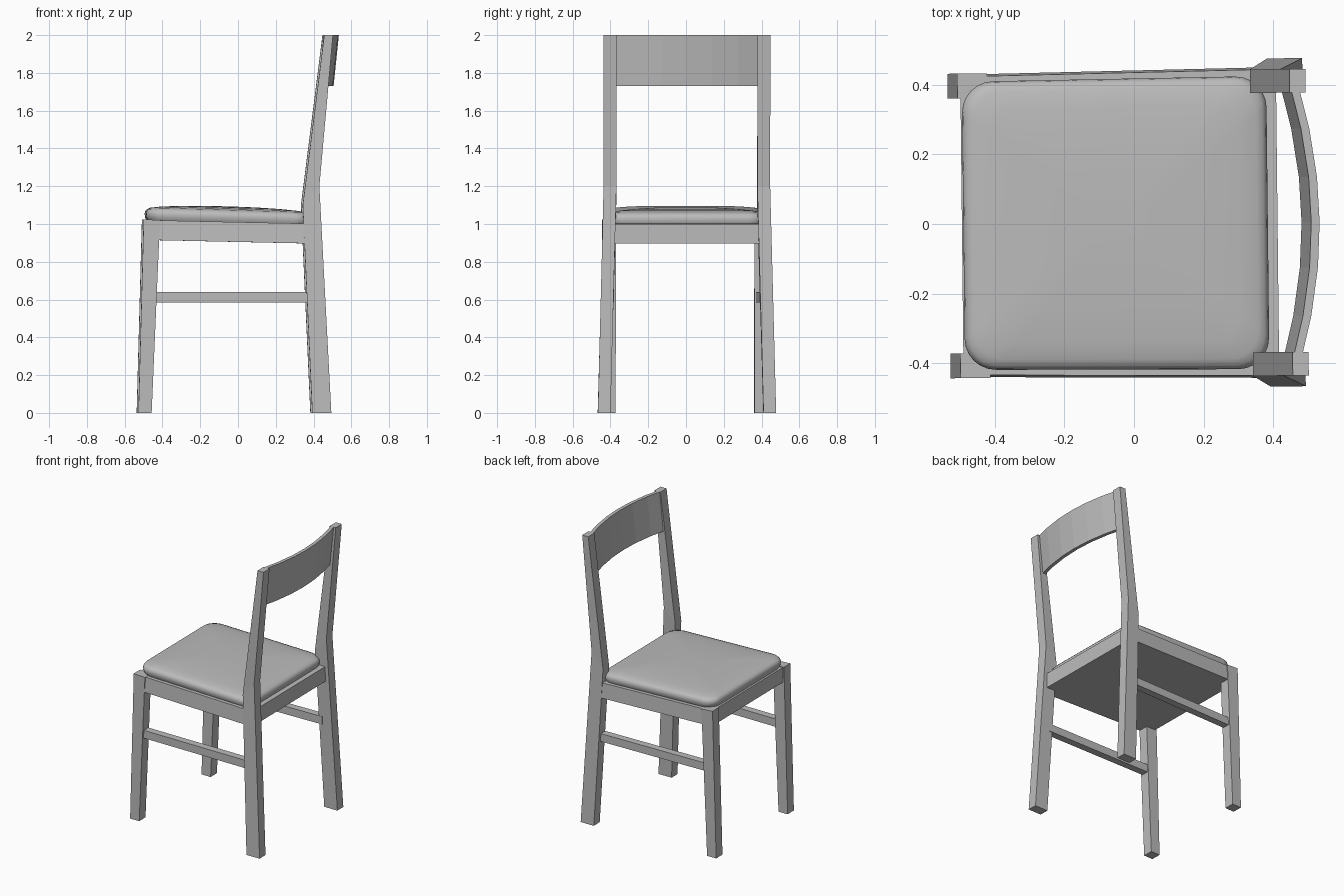
import bpy, bmesh, math
from mathutils import Matrix

cube = bpy.data.objects.get("Cube")
if cube:
    bpy.data.objects.remove(cube, do_unlink=True)

grey = bpy.data.materials.new("plain grey")
grey.use_nodes = True
colour = (0.5, 0.5, 0.5, 1)
grey.diffuse_color = colour
grey.node_tree.nodes["Principled BSDF"].inputs["Base Color"].default_value = colour

TURN = Matrix.Rotation(0.011, 4, 'Z')   # the whole chair stands slightly turned


def loft(name, rings):
    """Skin a stack of equal-length rings and cap both ends."""
    bm = bmesh.new()
    loops = [[bm.verts.new(p) for p in ring] for ring in rings]
    for a, b in zip(loops, loops[1:]):
        for i in range(len(a)):
            j = (i + 1) % len(a)
            bm.faces.new((a[i], a[j], b[j], b[i]))
    bm.faces.new(loops[0][::-1])
    bm.faces.new(loops[-1])
    bmesh.ops.recalc_face_normals(bm, faces=bm.faces)
    bm.transform(TURN)
    mesh = bpy.data.meshes.new(name)
    bm.to_mesh(mesh)
    bm.free()
    mesh.materials.append(grey)
    obj = bpy.data.objects.new(name, mesh)
    bpy.context.collection.objects.link(obj)
    return obj


def section(x0, x1, y0, y1, z0, z1):
    """Four-cornered leg section; z0 at the front edge, z1 at the back."""
    return [(x0, y0, z0), (x1, y0, z1), (x1, y1, z1), (x0, y1, z0)]


def both_sides(name, rings):
    for side, s in (("left", -1), ("right", 1)):
        loft(f"{side}_{name}", [[(x, s * y, z) for x, y, z in r] for r in rings])


# Legs
both_sides("back_leg", [section(0.388, 0.489, 0.405, 0.472, 0, 0),
                        section(0.338, 0.426, 0.373, 0.441, 1.1, 1.2),
                        section(0.452, 0.498, 0.373, 0.441, 2, 2)])
both_sides("front_leg", [section(-0.532, -0.462, 0.367, 0.438, 0, 0),
                         section(-0.504, -0.418, 0.367, 0.438, 1.025, 1.02)])

# Side stretchers, running front to back
both_sides("stretcher", [[(x, y, z) for y, z in
                          ((y0, 0.585), (y1, 0.585), (y1, 0.64), (y0, 0.64))]
                         for x, y0, y1 in ((-0.46, 0.375, 0.425), (0.385, 0.385, 0.435))])


# Seat frame, dropping toward the back and a little wider there
def frame_ring(z, slope, grow):
    return [(x, s * (w + grow), z - slope * x) for x, s, w in
            ((-0.495, -1, 0.432), (0.413, -1, 0.444), (0.413, 1, 0.444), (-0.495, 1, 0.432))]


loft("seat_frame", [frame_ring(0.905, 0.022, 0.003), frame_ring(1.01, 0.022, -0.003)])


# Padded cushion: rounded outlines stacked into a soft dome
def cushion_ring(inset, z):
    ring = []
    radius = 0.09 * (1 - inset / 0.45)
    hx, hy = 0.438 - inset, 0.418 - inset
    for quarter, (sx, sy) in enumerate(((1, 1), (-1, 1), (-1, -1), (1, -1))):
        for step in range(7):
            a = math.pi / 2 * (quarter + step / 6)
            x = sx * (hx - radius) + radius * math.cos(a)
            y = sy * (hy - radius) + radius * math.sin(a)
            ring.append((x - 0.053, y * (1 + 0.02 * x), z - 0.03 * x))
    return ring


cushion = loft("seat_cushion", [cushion_ring(i, z) for i, z in
               ((0.012, 1.005), (0.003, 1.02), (0, 1.04), (0.003, 1.055), (0.012, 1.066),
                (0.03, 1.074), (0.08, 1.081), (0.16, 1.087), (0.26, 1.091), (0.36, 1.093))])
bpy.context.view_layer.objects.active = cushion
cushion.select_set(True)
bpy.ops.object.shade_smooth_by_angle(angle=math.radians(40))
cushion.select_set(False)


# Curved top rail, bowed and leaning back
def slat_ring(y):
    x = 0.482 - 0.052 * (y / 0.375) ** 2
    return [(x, y, 1.73), (x + 0.024, y, 1.73), (x + 0.052, y, 2), (x + 0.028, y, 2)]


loft("back_rest", [slat_ring(y) for y in (-0.385, -0.27, -0.13, 0, 0.13, 0.27, 0.385)])
